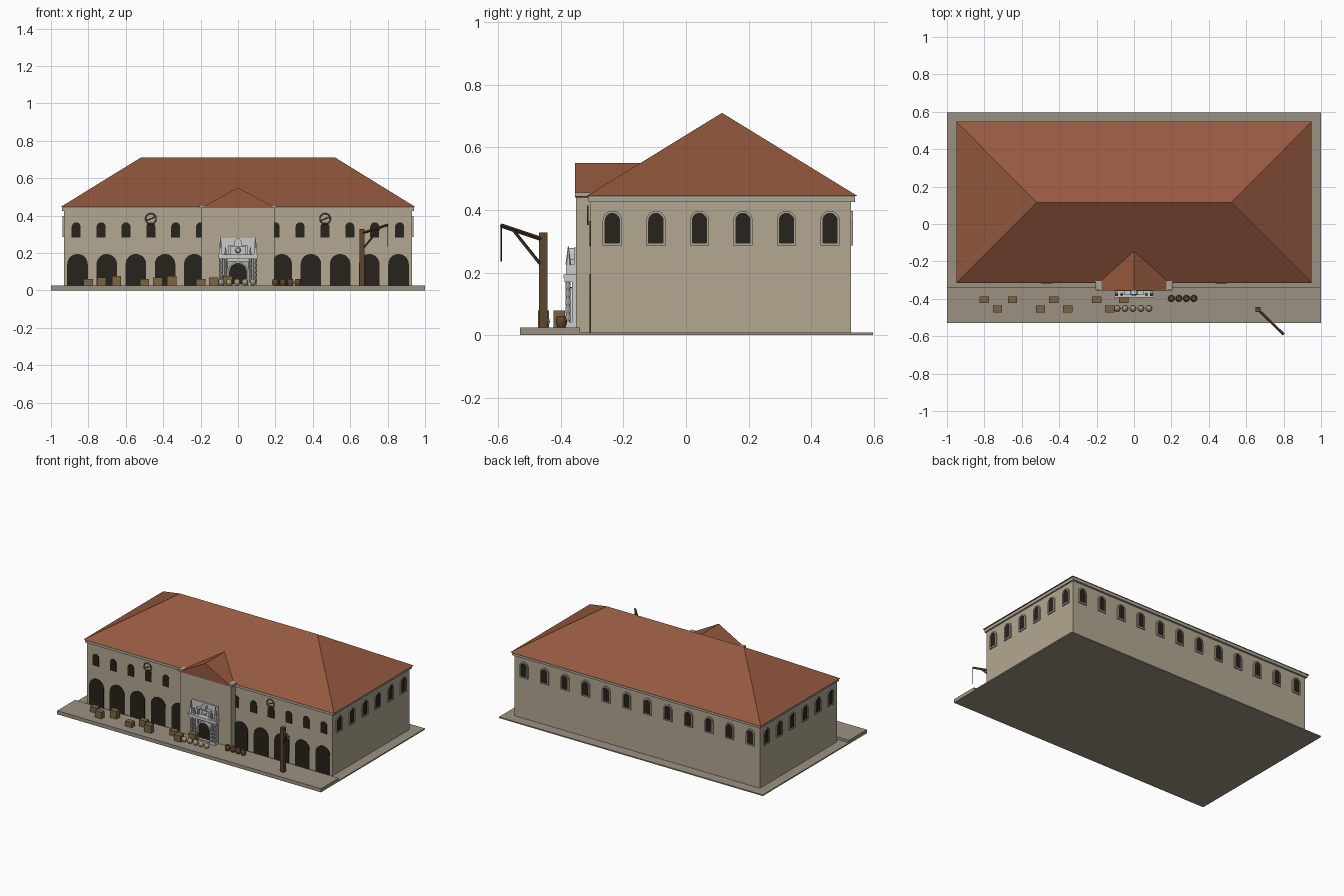
import bpy, bmesh
from math import pi, cos, sin
from mathutils import Matrix, Vector

if "Cube" in bpy.data.objects:
    bpy.data.objects.remove(bpy.data.objects["Cube"])


def material(name, rgb):
    m = bpy.data.materials.new(name)
    m.diffuse_color = (*rgb, 1)
    m.use_nodes = True
    m.node_tree.nodes["Principled BSDF"].inputs["Base Color"].default_value = m.diffuse_color
    return m


STONE = material("stone", (0.45, 0.39, 0.28))
TRIM = material("trim_stone", (0.42, 0.38, 0.31))
PAVING = material("paving", (0.33, 0.29, 0.22))
ROOF = material("roof_tile", (0.30, 0.10, 0.05))
DARK = material("dark_opening", (0.02, 0.016, 0.012))
CRATE = material("crate_wood", (0.20, 0.13, 0.055))
WOOD = material("dark_wood", (0.11, 0.06, 0.028))
SACK = material("sack", (0.36, 0.29, 0.19))


def finish(name, bm, mat=None, smooth=False):
    bmesh.ops.recalc_face_normals(bm, faces=bm.faces)
    me = bpy.data.meshes.new(name)
    bm.to_mesh(me)
    bm.free()
    ob = bpy.data.objects.new(name, me)
    bpy.context.collection.objects.link(ob)
    if mat:
        me.materials.append(mat)
    if smooth:
        bpy.ops.object.select_all(action='DESELECT')
        ob.select_set(True)
        bpy.context.view_layer.objects.active = ob
        bpy.ops.object.shade_smooth_by_angle()
    return ob


def box(bm, x0, x1, y0, y1, z0, z1):
    m = Matrix.Translation(((x0 + x1) / 2, (y0 + y1) / 2, (z0 + z1) / 2))
    bmesh.ops.create_cube(bm, size=1, matrix=m @ Matrix.Diagonal((x1 - x0, y1 - y0, z1 - z0, 1)))


def solid(name, mat, *dims):
    bm = bmesh.new()
    box(bm, *dims)
    return finish(name, bm, mat)


def rod(bm, a, b, r1, r2=None, n=8):
    a, b = Vector(a), Vector(b)
    rot = (b - a).to_track_quat('Z', 'Y').to_matrix().to_4x4()
    bmesh.ops.create_cone(bm, cap_ends=True, segments=n, radius1=r1, radius2=r1 if r2 is None else r2,
                          depth=(b - a).length, matrix=Matrix.Translation((a + b) / 2) @ rot)


def lathe(bm, x, y, prof, n=12):
    rings = [[bm.verts.new((x + r * cos(2 * pi * k / n), y + r * sin(2 * pi * k / n), z))
              for k in range(n)] for r, z in prof]
    for p, q in zip(rings, rings[1:]):
        for k in range(n):
            bm.faces.new((p[k], p[k - 1], q[k - 1], q[k]))
    bm.faces.new(rings[0])
    bm.faces.new(rings[-1])


def arch_points(w, z0, z1, n=10):
    r = w / 2
    return [(-r, z0)] + [(-r * cos(pi * k / n), z1 - r + r * sin(pi * k / n)) for k in range(n + 1)] + [(r, z0)]


def arch(bm, m, w, z0, z1, d0, d1, border=0):
    """Arched panel, or an arched ring when border > 0; depth runs outward along local -y."""
    inner = arch_points(w, z0, z1)
    def loop(pts, d):
        return [bm.verts.new(m @ Vector((u, -d, z))) for u, z in pts]
    back, front = loop(inner, d0), loop(inner, d1)
    n = len(inner)
    for k in range(n):
        bm.faces.new((back[k - 1], back[k], front[k], front[k - 1]))
    if not border:
        bm.faces.new(front)
        bm.faces.new(back)
        return
    outer = arch_points(w + 2 * border, z0 - border, z1 + border)
    ob, of = loop(outer, d0), loop(outer, d1)
    for k in range(n):
        bm.faces.new((ob[k - 1], ob[k], of[k], of[k - 1]))
        bm.faces.new((front[k - 1], front[k], of[k], of[k - 1]))


def on_wall(x, y, quarter=0):
    return Matrix.Translation((x, y, 0)) @ Matrix.Rotation(quarter * pi / 2, 4, 'Z')


# ground slab and quay
solid("base_slab", PAVING, -1, 1, -0.34, 0.597, 0, 0.008)
solid("quay", PAVING, -1, 1, -0.53, -0.338, 0, 0.025)

# main hall and entrance block
solid("hall_walls", STONE, -0.93, 0.93, -0.305, 0.527, 0.004, 0.43)
solid("cornice", TRIM, -0.94, 0.94, -0.312, 0.54, 0.425, 0.445)
solid("entrance_block", STONE, -0.195, 0.195, -0.352, -0.30, 0.004, 0.443)

# hipped roof
bm = bmesh.new()
e = [bm.verts.new((x, y, 0.445)) for x, y in ((-.95, -.316), (.95, -.316), (.95, .547), (-.95, .547))]
l, r = bm.verts.new((-0.52, 0.115, 0.71)), bm.verts.new((0.52, 0.115, 0.71))
for f in ((e[0], e[1], r, l), (e[1], e[2], r), (e[2], e[3], l, r), (e[3], e[0], l), e[::-1]):
    bm.faces.new(f)
finish("hip_roof", bm, ROOF)

# entrance gable roof running back into the hip roof
bm = bmesh.new()
tri = [(-0.2, 0.44), (0.2, 0.44), (0, 0.55)]
a = [bm.verts.new((x, -0.355, z)) for x, z in tri]
b = [bm.verts.new((x, y, z)) for (x, z), y in zip(tri, (-0.305, -0.305, -0.14))]
for k in range(3):
    bm.faces.new((a[k - 1], a[k], b[k], b[k - 1]))
bm.faces.new(a)
bm.faces.new(b)
finish("gable_roof", bm, ROOF)
bm = bmesh.new()
for s in (-1, 1):
    box(bm, s * 0.19 - 0.016, s * 0.19 + 0.016, -0.354, -0.305, 0.443, 0.456)
finish("gable_kneelers", bm, TRIM)

# front loading arches and small upper windows
bm = bmesh.new()
for k in range(12):
    arch(bm, on_wall(-0.858 + 0.156 * k, -0.305), 0.11, 0.002, 0.195, -0.01, 0.004)
finish("loading_arches", bm, DARK)
bm = bmesh.new()
for k in range(14):
    arch(bm, on_wall(-0.865 + 0.133 * k, -0.305), 0.048, 0.283, 0.364, -0.01, 0.003)
finish("front_windows", bm, DARK)

# framed windows on back and sides
places = [on_wall(-0.858 + 0.156 * k, 0.527, 2) for k in range(12)]
for k in range(6):
    y = -0.235 + 0.139 * k
    places += [on_wall(0.93, y, 1), on_wall(-0.93, y, 3)]
panes, frames = bmesh.new(), bmesh.new()
for m in places:
    arch(panes, m, 0.046, 0.294, 0.389, -0.01, 0.002)
    arch(frames, m, 0.046, 0.294, 0.389, -0.005, 0.007, 0.008)
finish("window_panes", panes, DARK)
finish("window_frames", frames, TRIM)

# hoist wheels on the front wall
for s in (-1, 1):
    bpy.ops.mesh.primitive_torus_add(major_segments=24, minor_segments=6, major_radius=0.028,
                                     minor_radius=0.0035, location=(s * 0.466, -0.314, 0.383),
                                     rotation=(pi / 2, 0, 0))
    bpy.context.object.name = "hoist_wheel"
    bpy.context.object.data.materials.append(CRATE)
    bm = bmesh.new()
    c = Vector((s * 0.466, -0.314, 0.383))
    d = Vector((0.028, 0, 0.012))
    rod(bm, c - d, c + d, 0.003)
    finish("hoist_wheel_bar", bm, CRATE)

# ornate portal: surround, door, columns, entablature, spires and crest
bm = bmesh.new()
Y = -0.352
arch(bm, on_wall(0, Y), 0.09, 0.033, 0.145, -0.005, 0.022, 0.009)
for s in (-1, 1):
    box(bm, *sorted((s * 0.054, s * 0.1)), Y - 0.012, Y + 0.005, 0.025, 0.18)
    for x in (0.067, 0.09):
        box(bm, s * x - 0.01, s * x + 0.01, Y - 0.036, Y, 0.025, 0.042)
        prof = [(0.007 + (0.0018 if k % 2 else 0), 0.042 + 0.0128 * k) for k in range(11)]
        lathe(bm, s * x, Y - 0.025, prof, 8)
    box(bm, s * 0.093 - 0.008, s * 0.093 + 0.008, Y - 0.032, Y, 0.193, 0.225)
    rod(bm, (s * 0.093, Y - 0.024, 0.225), (s * 0.093, Y - 0.024, 0.285), 0.009, 0.001, 6)
    rod(bm, (s * 0.066, Y - 0.024, 0.193), (s * 0.066, Y - 0.024, 0.235), 0.008, 0.001, 6)
    box(bm, s * 0.045 - 0.005, s * 0.045 + 0.005, Y - 0.022, Y, 0.193, 0.235)
box(bm, -0.055, 0.055, Y - 0.012, Y + 0.005, 0.155, 0.18)
box(bm, -0.104, 0.104, Y - 0.036, Y, 0.17, 0.182)
box(bm, -0.108, 0.108, Y - 0.04, Y, 0.182, 0.193)
box(bm, -0.1, 0.1, Y - 0.006, Y + 0.005, 0.19, 0.28)
box(bm, -0.052, 0.052, Y - 0.028, Y, 0.235, 0.243)
arch(bm, on_wall(0, Y), 0.036, 0.243, 0.278, 0, 0.024)
rod(bm, (0, Y - 0.012, 0.215), (0, Y - 0.03, 0.215), 0.016, 0.01, 12)
finish("portal", bm)
bm = bmesh.new()
arch(bm, on_wall(0, Y), 0.09, 0.026, 0.145, -0.01, 0.006)
finish("portal_door", bm, DARK)

# crates, in repeating trios of growing height
bm = bmesh.new()
for k, x in enumerate((-.80, -.73, -.65, -.50, -.43, -.355, -.20, -.13, -.055)):
    y = -0.455 if k in (1, 3, 5, 7) else -0.405
    box(bm, x - 0.025, x + 0.025, y - 0.018, y + 0.018, 0.025, 0.06 + 0.009 * (k % 3))
finish("crates", bm, CRATE)

# barrels and sacks
bm = bmesh.new()
for k in range(4):
    lathe(bm, 0.2 + 0.04 * k, -0.398,
          [(0.013, 0.025), (0.0165, 0.035), (0.018, 0.043), (0.0165, 0.051), (0.013, 0.061)])
finish("barrels", bm, WOOD, True)
bm = bmesh.new()
for k in range(5):
    m = Matrix.Translation((-0.09 + 0.0425 * k, -0.452, 0.043)) @ Matrix.Diagonal((1, 1, 1.1, 1))
    bmesh.ops.create_uvsphere(bm, u_segments=12, v_segments=8, radius=0.017, matrix=m)
finish("sacks", bm, SACK, True)

# quay crane: post, jib, brace and rope
solid("crane_post", WOOD, 0.649, 0.676, -0.47, -0.443, 0.025, 0.328)
bm = bmesh.new()
rod(bm, (0.662, -0.456, 0.305), (0.80, -0.59, 0.35), 0.007, n=4)
rod(bm, (0.662, -0.456, 0.215), (0.762, -0.553, 0.337), 0.006, n=4)
finish("crane_jib", bm, WOOD)
bm = bmesh.new()
rod(bm, (0.80, -0.59, 0.35), (0.80, -0.59, 0.235), 0.0022, n=6)
finish("crane_rope", bm, DARK)
